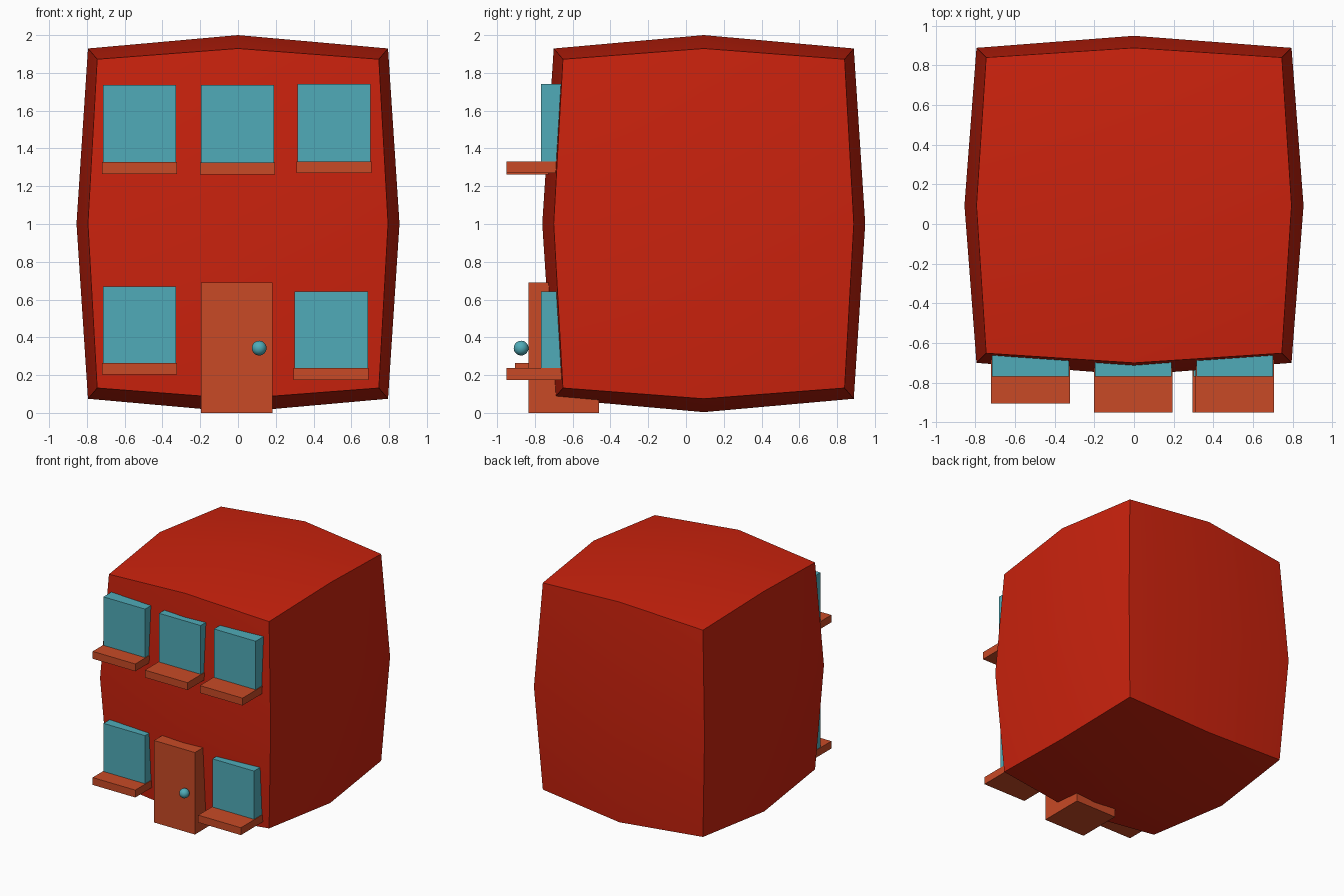
import bpy, bmesh
from math import radians
from mathutils import Vector

cube = bpy.data.objects.get("Cube")
if cube:
    bpy.data.objects.remove(cube, do_unlink=True)


def material(name, rgb):
    mat = bpy.data.materials.new(name)
    mat.use_nodes = True
    color = (*rgb, 1.0)
    mat.diffuse_color = color
    mat.node_tree.nodes["Principled BSDF"].inputs["Base Color"].default_value = color
    return mat


red = material("brick red", (0.60, 0.016, 0.004))
brown = material("rust brown", (0.58, 0.068, 0.019))
teal = material("teal glass", (0.08, 0.41, 0.48))


def add_object(name, bm, mat):
    mesh = bpy.data.meshes.new(name)
    bm.to_mesh(mesh)
    bm.free()
    mesh.materials.append(mat)
    obj = bpy.data.objects.new(name, mesh)
    bpy.context.collection.objects.link(obj)
    return obj


def smooth(obj, angle):
    bpy.ops.object.select_all(action="DESELECT")
    obj.select_set(True)
    bpy.context.view_layer.objects.active = obj
    bpy.ops.object.shade_smooth_by_angle(angle=radians(angle))


def box(name, mat, xs, ys, zs):
    bm = bmesh.new()
    bmesh.ops.create_cube(bm, size=1)
    for v in bm.verts:
        v.co = Vector([lo + (c + 0.5) * (hi - lo)
                       for c, (lo, hi) in zip(v.co, (xs, ys, zs))])
    return add_object(name, bm, mat)


# House body: a once-divided cube, face centres bulging beyond edges and corners
bm = bmesh.new()
bmesh.ops.create_cube(bm, size=2)
bmesh.ops.subdivide_edges(bm, edges=bm.edges[:], cuts=1, use_grid_fill=True)
bulge = {1: 1.0, 2: 0.929, 3: 0.872}
half, centre = Vector((0.855, 0.855, 0.998)), Vector((0, 0.094, 1.002))
for v in bm.verts:
    axes_used = sum(abs(c) > 0.5 for c in v.co)
    v.co = v.co * half * bulge[axes_used] + centre
smooth(add_object("house_body", bm, red), 30)

# Windows with sills: name, left edge, sill bottom, window top, sill front
windows = [
    ("upper_right", -0.715, 1.265, 1.735, -0.905),
    ("upper_middle", -0.197, 1.263, 1.735, -0.95),
    ("upper_left", 0.315, 1.27, 1.74, -0.95),
    ("lower_right", -0.715, 0.203, 0.67, -0.905),
    ("lower_left", 0.30, 0.175, 0.643, -0.95),
]
for name, x, z, top, front in windows:
    box(name + "_window", teal, (x, x + 0.387), (-0.768, -0.6), (z + 0.05, top))
    box(name + "_sill", brown, (x - 0.005, x + 0.392), (front, -0.6), (z, z + 0.062))

# Door and round knob
box("door", brown, (-0.197, 0.183), (-0.835, -0.46), (0, 0.69))
bm = bmesh.new()
bmesh.ops.create_uvsphere(bm, u_segments=32, v_segments=16, radius=0.039)
bmesh.ops.translate(bm, verts=bm.verts, vec=(0.112, -0.873, 0.343))
smooth(add_object("door_knob", bm, teal), 60)
